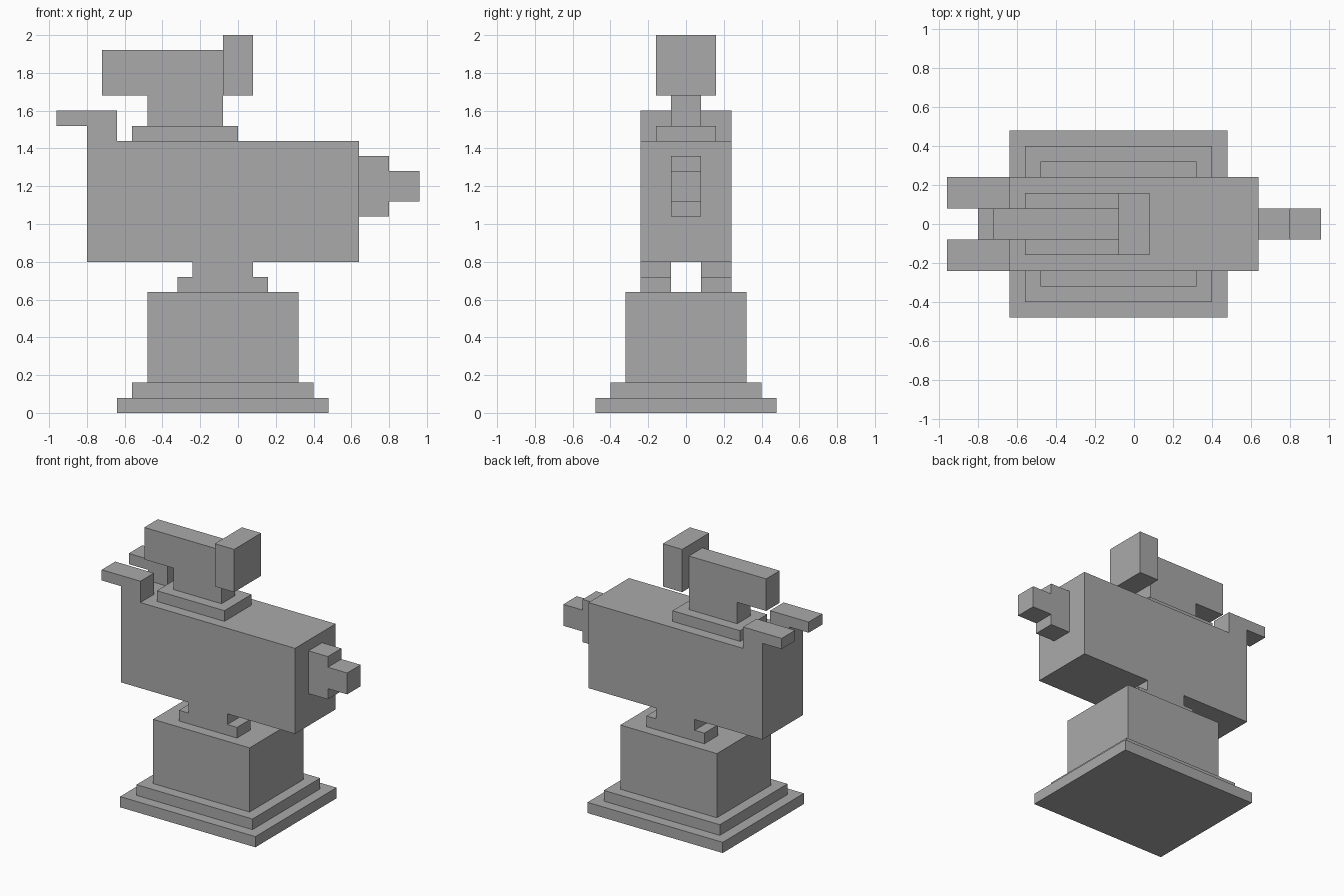
import bpy
import bmesh

U = 0.08  # one voxel step of the model

cube = bpy.data.objects.get("Cube")
if cube:
    bpy.data.objects.remove(cube, do_unlink=True)

grey = bpy.data.materials.new("plain grey")
grey.use_nodes = True
colour = (0.4, 0.4, 0.4, 1)
grey.diffuse_color = colour
grey.node_tree.nodes["Principled BSDF"].inputs["Base Color"].default_value = colour


def slab(name, outline, y0, y1):
    """Extrude an (x, z) outline from y0 to y1, all in voxel steps."""
    bm = bmesh.new()
    face = bm.faces.new([bm.verts.new((x * U, y0 * U, z * U)) for x, z in outline])
    grown = bmesh.ops.extrude_face_region(bm, geom=[face])
    verts = [g for g in grown["geom"] if isinstance(g, bmesh.types.BMVert)]
    bmesh.ops.translate(bm, verts=verts, vec=(0, (y1 - y0) * U, 0))
    bmesh.ops.recalc_face_normals(bm, faces=bm.faces)
    mesh = bpy.data.meshes.new(name)
    bm.to_mesh(mesh)
    bm.free()
    mesh.materials.append(grey)
    obj = bpy.data.objects.new(name, mesh)
    bpy.context.collection.objects.link(obj)
    return obj


def box(name, x0, x1, half_width, z0, z1):
    return slab(name, [(x0, z0), (x1, z0), (x1, z1), (x0, z1)], -half_width, half_width)


def mirrored_pair(name, outline, inner, outer):
    slab("left_" + name, outline, inner, outer)
    slab("right_" + name, outline, -outer, -inner)


# Stepped pedestal
box("base_plate", -8, 6, 6, 0, 1)
box("base_step", -7, 5, 5, 1, 2)
box("pedestal", -6, 4, 4, 2, 8)

# Two mounting brackets with a gap between them
mirrored_pair("bracket", [(-4, 8), (2, 8), (2, 9), (1, 9), (1, 10),
                          (-3, 10), (-3, 9), (-4, 9)], 1, 3)

# Main housing and stepped nozzle
box("housing", -10, 8, 3, 10, 18)
slab("nozzle", [(8, 13), (10, 13), (10, 14), (12, 14), (12, 16),
                (10, 16), (10, 17), (8, 17)], -1, 1)

# Rear grips
mirrored_pair("grip", [(-10, 18), (-8, 18), (-8, 20), (-12, 20),
                       (-12, 19), (-10, 19)], 1, 3)

# Sight on top
box("sight_mount", -7, 0, 2, 18, 19)
slab("sight_body", [(-6, 19), (-1, 19), (-1, 24), (-9, 24), (-9, 21), (-6, 21)], -1, 1)
box("sight_head", -1, 1, 2, 21, 25)
